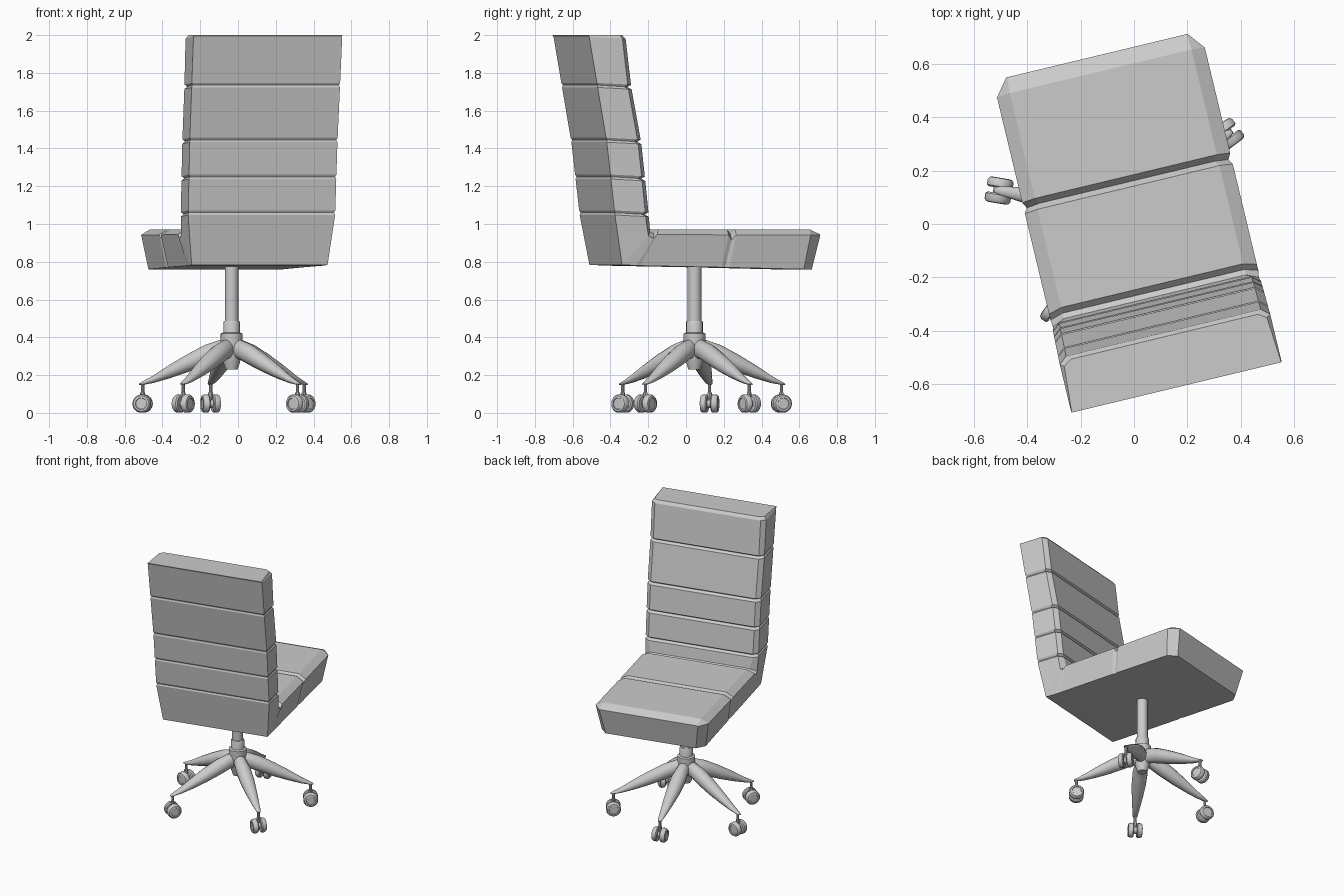
import bpy, bmesh, math
from mathutils import Vector, Matrix

if "Cube" in bpy.data.objects:
    bpy.data.objects.remove(bpy.data.objects["Cube"])

TURN = math.radians(13.5)          # whole chair is swivelled
HUB = Vector((-0.034, 0.045, 0))


def loft(name, rings, smooth=None):
    """Skin a list of equal-length point rings and cap both ends."""
    bm = bmesh.new()
    vr = [[bm.verts.new(p) for p in r] for r in rings]
    n = len(vr[0])
    for a, b in zip(vr, vr[1:]):
        for i in range(n):
            j = (i + 1) % n
            bm.faces.new((a[i], a[j], b[j], b[i]))
    bm.faces.new(vr[0])
    bm.faces.new(vr[-1])
    bmesh.ops.recalc_face_normals(bm, faces=bm.faces)
    me = bpy.data.meshes.new(name)
    bm.to_mesh(me)
    bm.free()
    ob = bpy.data.objects.new(name, me)
    bpy.context.collection.objects.link(ob)
    if smooth:
        bpy.ops.object.select_all(action='DESELECT')
        ob.select_set(True)
        bpy.context.view_layer.objects.active = ob
        bpy.ops.object.shade_smooth_by_angle(angle=math.radians(smooth))
    return ob


def turned(name, profile, sides=20):
    """Lathe a (radius, z) profile around local z."""
    rings = [[(r * math.cos(2 * math.pi * i / sides),
               r * math.sin(2 * math.pi * i / sides), z) for i in range(sides)]
             for r, z in profile]
    return loft(name, rings, 35)


def section(inner, outer, w_in, w_out, cham=0.04, drop=0.03):
    """Six-point cushion cross-section; inner is the sitting side."""
    i, o = Vector(inner), Vector(outer)
    s = i + (o - i).normalized() * drop
    return [(-w_out, *o), (w_out, *o), (w_in, *s),
            (w_in - cham, *i), (-w_in + cham, *i), (-w_in, *s)]


def mix(table, z):
    """Linear lookup of depth along a (depth, z) profile."""
    for (b0, z0), (b1, z1) in zip(table, table[1:]):
        if z1 <= z <= z0:
            return b0 + (b1 - b0) * (z - z0) / (z1 - z0)
    return table[-1][0]


# Seat and backrest: one padded L-shaped body with stitched grooves
front = [(-0.424, 2.0), (-0.39, 1.72), (-0.336, 1.43), (-0.315, 1.24), (-0.29, 1.0)]
rear = [(-0.632, 2.02), (-0.53, 1.43), (-0.486, 1.05), (-0.44, 0.78)]


def back_ring(z, inset=0.0):
    w = 0.400 + 0.005 * (z - 1)
    return section((mix(front, z) - inset, z), (mix(rear, z + 0.01) + inset * 0.3, min(z + 0.01, 2.0)),
                   w - inset * 0.6, w - inset * 0.3, 0.03, 0.025)


rings = [section((-0.437, 2.0), (-0.632, 2.0), 0.39, 0.403, 0.03, 0.02), back_ring(1.98)]
for zg in (1.725, 1.435, 1.24, 1.05):
    rings += [back_ring(zg + 0.012), back_ring(zg, 0.018), back_ring(zg - 0.012)]


def seat_ring(b, z=0.972, inset=0.0):
    zb = 0.784 - 0.023 * (b + 0.44)
    return section((b, z), (b - 0.035 if b > 0 else b - 0.1, zb), 0.40 - inset, 0.368 - inset * 0.5, 0.05, 0.03)


rings += [section((-0.283, 0.96), (-0.44, 0.784), 0.396, 0.37, 0.045),
          seat_ring(-0.262, 0.95), seat_ring(-0.24),
          seat_ring(0.138), seat_ring(0.158, 0.945, 0.012), seat_ring(0.18),
          seat_ring(0.585),
          section((0.645, 0.945), (0.605, 0.76), 0.35, 0.32, 0.005, 0.005)]
body = loft("seat_and_backrest", rings)
body.rotation_euler.z = TURN
body.location = Matrix.Rotation(TURN, 3, 'Z') @ Vector((0.012, 0, 0))

# Gas column, sleeve and hub
column = turned("gas_column", [(0.036, 0.46), (0.036, 0.785)])
sleeve = turned("column_sleeve", [(0.050, 0.40), (0.044, 0.425), (0.044, 0.48), (0.040, 0.487)])
hub = turned("base_hub", [(0.032, 0.23), (0.045, 0.27), (0.06, 0.33), (0.058, 0.42), (0.045, 0.425)])
for ob in (column, sleeve, hub):
    ob.location = HUB

# Five arched legs with twin-wheel casters
tips = [(-0.505, 0.125), (-0.145, 0.505), (0.350, 0.335), (0.315, -0.215), (-0.290, -0.335)]
# fraction of length, centre height, half height, half width
arch = [(0.03, 0.335, 0.050, 0.035), (0.13, 0.335, 0.052, 0.042), (0.30, 0.305, 0.055, 0.050),
        (0.50, 0.262, 0.048, 0.047), (0.70, 0.218, 0.036, 0.036),
        (0.88, 0.178, 0.020, 0.024), (1.0, 0.157, 0.009, 0.016), (1.04, 0.152, 0.004, 0.009)]
N = 14
for k, (x, y) in enumerate(tips, 1):
    d = Vector((x, y, 0)) - HUB
    ang, length = math.atan2(d.y, d.x), d.length
    leg = loft(f"base_leg_{k}", [
        [(f * length, w * math.cos(2 * math.pi * i / N), z + h * math.sin(2 * math.pi * i / N))
         for i in range(N)] for f, z, h, w in arch], 40)
    leg.location = HUB
    leg.rotation_euler.z = ang

    pin = turned(f"caster_pin_{k}", [(0.009, 0.04), (0.009, 0.16)], 10)
    collar = turned(f"caster_collar_{k}", [(0.013, 0.085), (0.013, 0.108)], 10)
    for ob in (pin, collar):
        ob.location = (x, y, 0)

    # wheels share an axle across the leg direction
    to_axle = Matrix.Translation((x, y, 0.049)) @ Matrix.Rotation(ang, 4, 'Z') @ Matrix.Rotation(math.pi / 2, 4, 'X')
    axle = turned(f"caster_axle_{k}", [(0.022, -0.015), (0.022, 0.015)], 12)
    axle.matrix_world = to_axle
    for side, s in (("a", 1), ("b", -1)):
        wheel = turned(f"caster_wheel_{k}{side}",
                       [(0.042, 0.010 * s), (0.049, 0.016 * s), (0.049, 0.036 * s),
                        (0.042, 0.046 * s), (0.031, 0.048 * s), (0.029, 0.043 * s)], 18)
        wheel.matrix_world = to_axle
